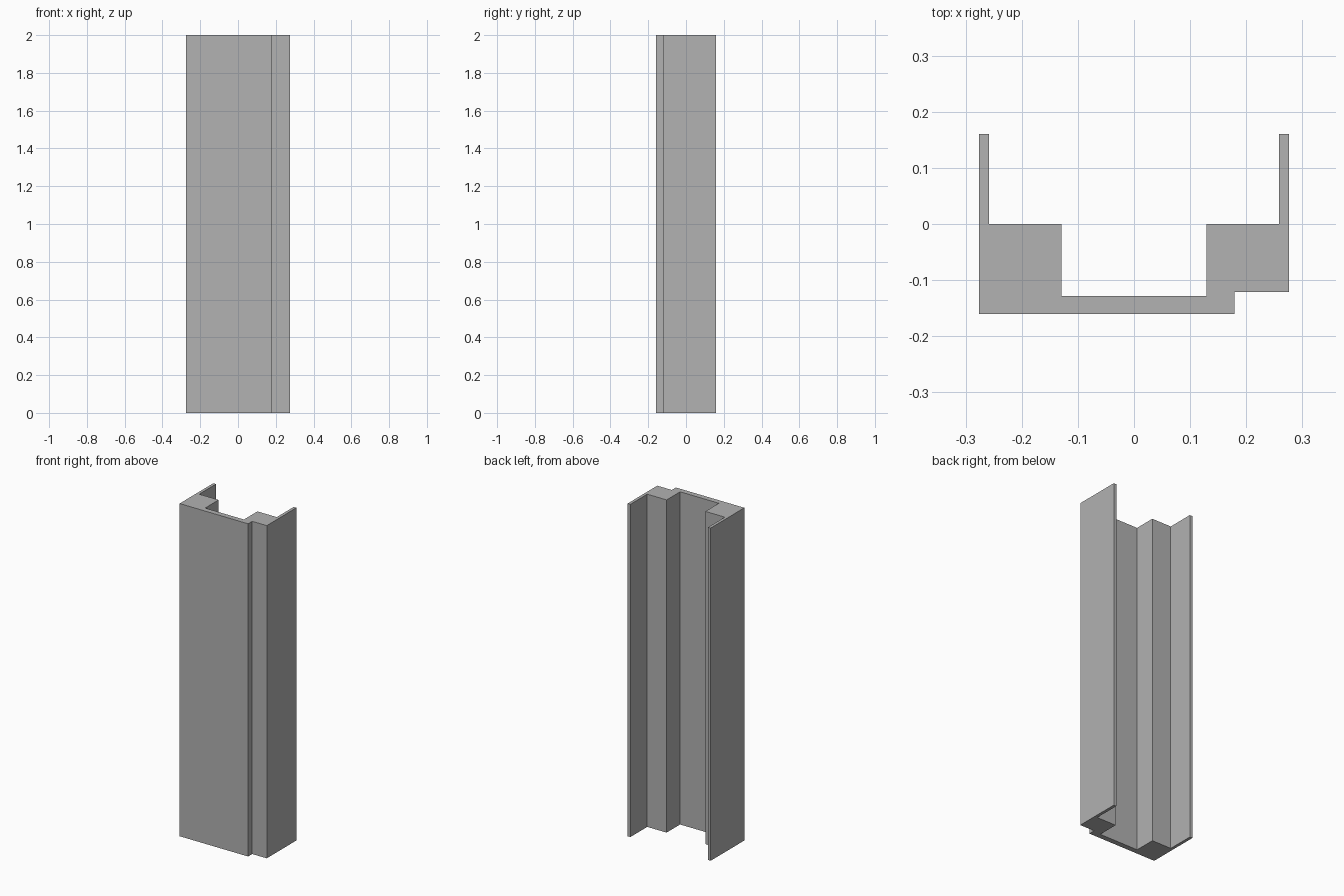
import bpy
import bmesh

cube = bpy.data.objects.get("Cube")
if cube:
    bpy.data.objects.remove(cube, do_unlink=True)

HEIGHT = 2.0

# Plain grey material
grey = bpy.data.materials.new("plain_grey")
grey.use_nodes = True
colour = (0.445, 0.445, 0.445, 1.0)
grey.diffuse_color = colour
grey.node_tree.nodes["Principled BSDF"].inputs["Base Color"].default_value = colour

# Channel cross-section: front plate, two blocks, two rear flanges, one notched corner
profile = [
    (-0.276, -0.16), (0.179, -0.16), (0.179, -0.121), (0.276, -0.121),
    (0.276, 0.16), (0.258, 0.16), (0.258, 0.0), (0.129, 0.0),
    (0.129, -0.128), (-0.129, -0.128), (-0.129, 0.0), (-0.258, 0.0),
    (-0.258, 0.16), (-0.276, 0.16),
]

# Extrude the cross-section upward into a solid bar
bm = bmesh.new()
base = bm.faces.new([bm.verts.new((x, y, 0.0)) for x, y in profile])
top = bmesh.ops.extrude_face_region(bm, geom=[base], use_keep_orig=True)
top_verts = [g for g in top["geom"] if isinstance(g, bmesh.types.BMVert)]
bmesh.ops.translate(bm, vec=(0.0, 0.0, HEIGHT), verts=top_verts)
bmesh.ops.recalc_face_normals(bm, faces=bm.faces)

mesh = bpy.data.meshes.new("channel_profile")
bm.to_mesh(mesh)
bm.free()
mesh.materials.append(grey)
bpy.context.collection.objects.link(bpy.data.objects.new("channel_profile", mesh))
